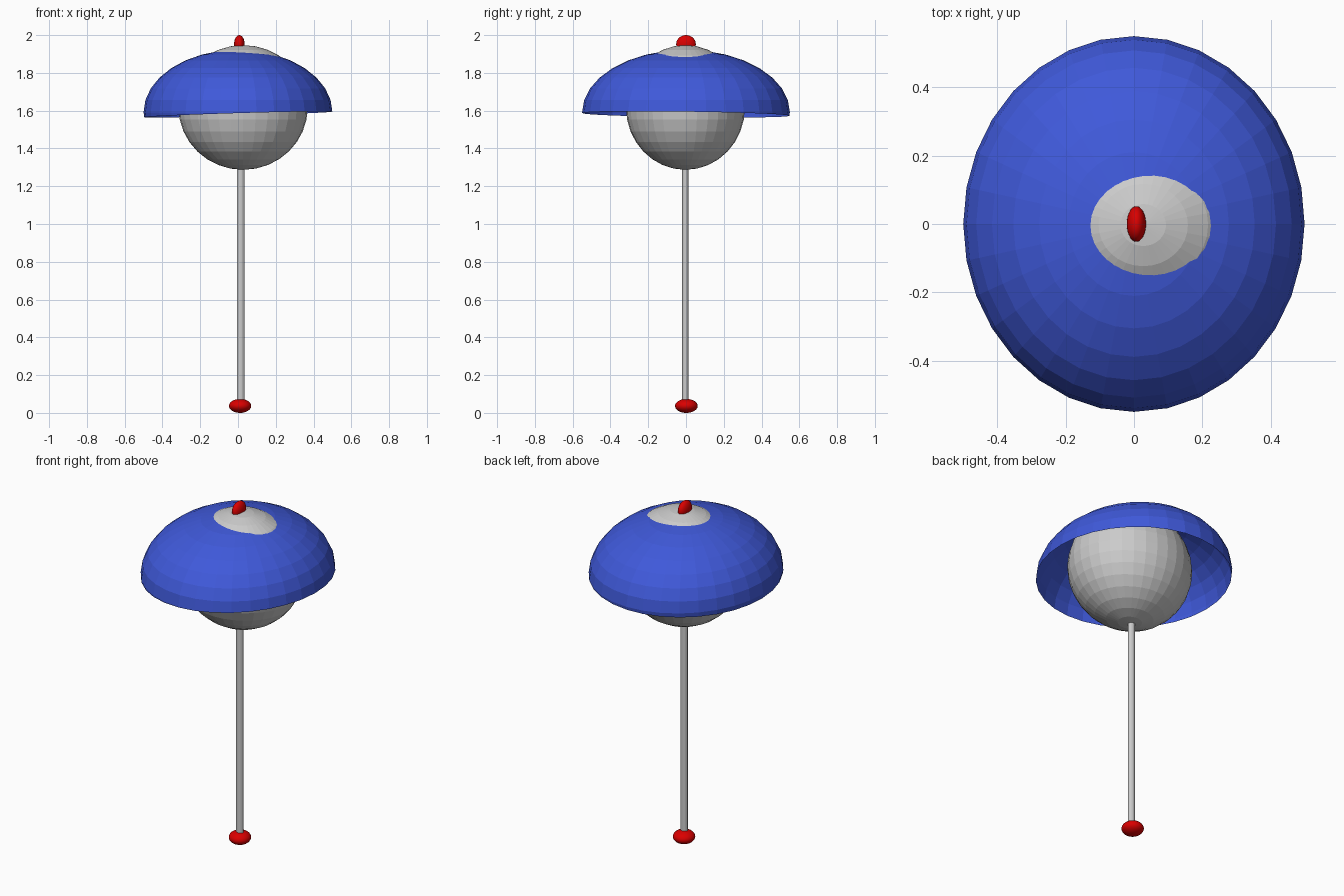
import bpy, bmesh
from mathutils import Matrix

if "Cube" in bpy.data.objects:
    bpy.data.objects.remove(bpy.data.objects["Cube"])


def material(name, color):
    m = bpy.data.materials.new(name)
    m.diffuse_color = color
    m.use_nodes = True
    m.node_tree.nodes["Principled BSDF"].inputs["Base Color"].default_value = m.diffuse_color
    return m


blue = material("blue", (0.05, 0.10, 0.70, 1))
red = material("red", (0.70, 0.0, 0.0, 1))


def finish(name, bm, mat=None, smooth=False):
    me = bpy.data.meshes.new(name)
    for f in bm.faces:
        f.smooth = smooth
    bm.to_mesh(me)
    bm.free()
    ob = bpy.data.objects.new(name, me)
    bpy.context.collection.objects.link(ob)
    if mat:
        me.materials.append(mat)
    return ob


def ellipsoid_mesh(center, radii):
    bm = bmesh.new()
    bmesh.ops.create_uvsphere(
        bm, u_segments=32, v_segments=16, radius=1,
        matrix=Matrix.Translation(center) @ Matrix.Diagonal((*radii, 1)))
    return bm


# globe
finish("globe", ellipsoid_mesh((0.027, -0.003, 1.617), (0.342, 0.315, 0.33)))

# open shade: ellipsoid cut off by a slightly tilted plane
bm = ellipsoid_mesh((0, 0, 1.591), (0.5, 0.55, 0.331))
bmesh.ops.bisect_plane(
    bm, geom=bm.verts[:] + bm.edges[:] + bm.faces[:],
    plane_co=(0, 0, 1.58), plane_no=(-0.03, 0.013, 1), clear_inner=True)
finish("shade", bm, blue)

# pole
bm = bmesh.new()
bmesh.ops.create_cone(
    bm, cap_ends=True, segments=32, radius1=1, radius2=1, depth=1.27,
    matrix=Matrix.Translation((0.014, -0.003, 0.685)) @ Matrix.Diagonal((0.02, 0.017, 1, 1)))
finish("pole", bm)

# red foot and finial
finish("foot", ellipsoid_mesh((0.011, 0.002, 0.037), (0.059, 0.06, 0.037)), red, True)
finish("finial", ellipsoid_mesh((0.007, 0, 1.952), (0.028, 0.052, 0.048)), red, True)
